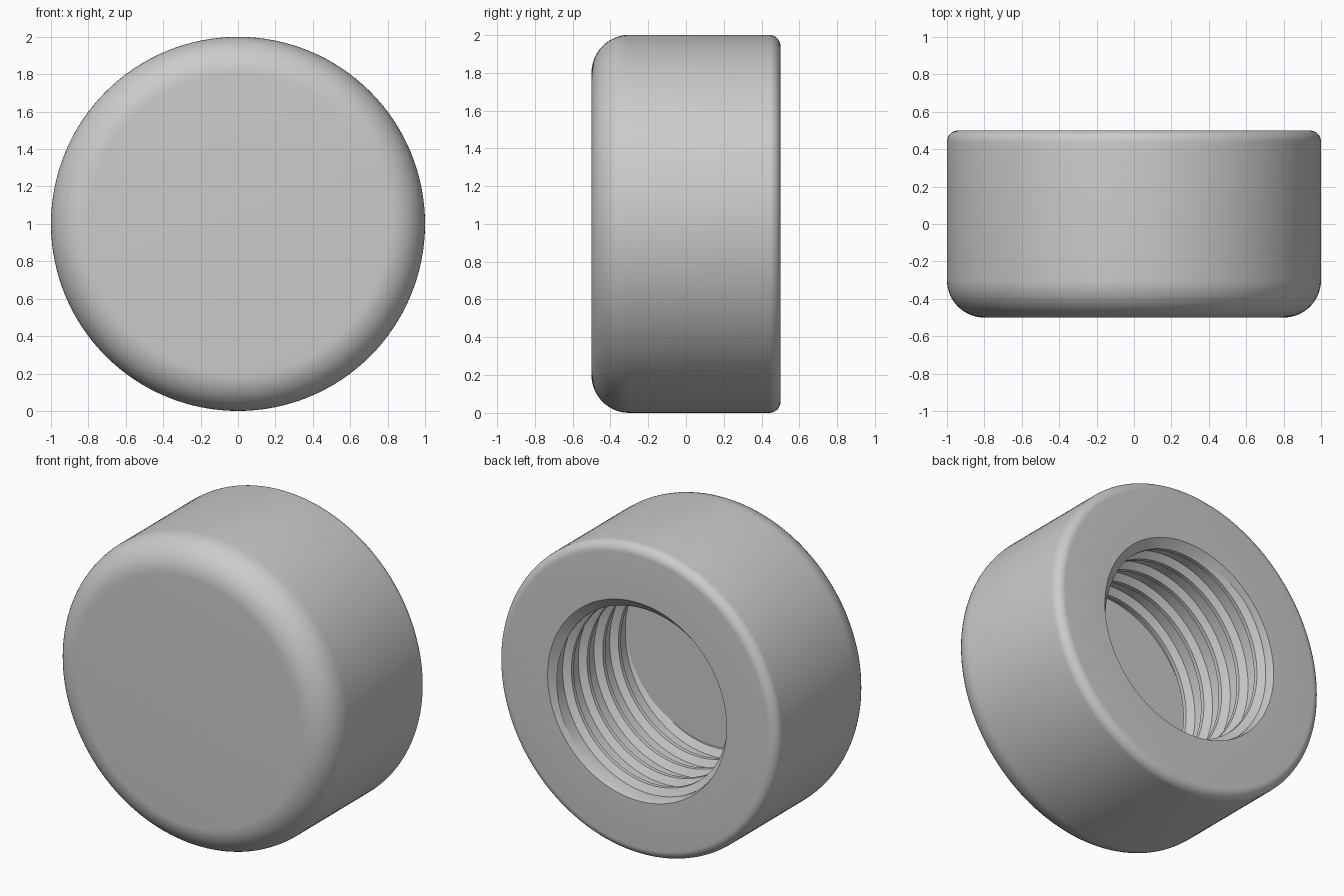
import bpy
import bmesh
from math import cos, sin, pi, floor

if "Cube" in bpy.data.objects:
    bpy.data.objects.remove(bpy.data.objects["Cube"], do_unlink=True)

SIDES = 128
PITCH = 0.16
ROOT, CREST = 0.63, 0.585        # thread radii
FLOOR, THREAD_TOP = -0.28, 0.46  # depth range of the thread along y

# One thread tooth: fraction of pitch and radius
TOOTH = [(0.0, ROOT), (0.52, ROOT), (0.68, CREST), (0.84, CREST)]


def thread_radius(phase):
    """Radius of the tooth profile at any phase, in turns."""
    t = phase - floor(phase)
    points = TOOTH + [(1.0, ROOT)]
    for (a, ra), (b, rb) in zip(points, points[1:]):
        if t <= b:
            return ra + (rb - ra) * (t - a) / (b - a)


def ring(radius, y):
    """Plain circular row of the surface."""
    return [(radius, y)] * (SIDES + 1)


def helix(turn):
    """Helical row, trimmed to the floor and to the mouth of the hole."""
    row = []
    for i in range(SIDES + 1):
        y = FLOOR + PITCH * (turn - i / SIDES)
        y = min(max(y, FLOOR), THREAD_TOP)
        row.append((thread_radius((y - FLOOR) / PITCH + i / SIDES), y))
    return row


def fillet(radius, y, size, start, steps):
    """Quarter-round rows on the outer edge."""
    angles = [start - pi / 2 * k / steps for k in range(steps + 1)]
    return [ring(radius + size * cos(a), y + size * sin(a)) for a in angles]


# Rows from the hole floor, up the thread, over the rim and round to the front
rows = [ring(0, FLOOR)]
for turn in range(7):
    rows += [helix(turn + t) for t, r in TOOTH]
rows.append(ring(0.64, 0.5))
rows += fillet(0.94, 0.44, 0.06, pi / 2, 8)
rows += fillet(0.8, -0.3, 0.2, 0, 14)
rows.append(ring(0, -0.5))

# Skin the rows
bm = bmesh.new()
grid = []
for row in rows:
    verts = []
    for i, (r, y) in enumerate(row):
        a = 2 * pi * i / SIDES
        verts.append(bm.verts.new((r * cos(a), y, 1 + r * sin(a))))
    grid.append(verts)
for low, high in zip(grid, grid[1:]):
    for i in range(SIDES):
        bm.faces.new((low[i], low[i + 1], high[i + 1], high[i]))
bmesh.ops.remove_doubles(bm, verts=bm.verts, dist=0.00002)
bmesh.ops.recalc_face_normals(bm, faces=bm.faces)

mesh = bpy.data.meshes.new("threaded_cap")
bm.to_mesh(mesh)
bm.free()
cap = bpy.data.objects.new("threaded_cap", mesh)
bpy.context.collection.objects.link(cap)

# Plain grey material
colour = (0.6, 0.6, 0.6, 1)
grey = bpy.data.materials.new("plain_grey")
grey.use_nodes = True
grey.diffuse_color = colour
grey.node_tree.nodes["Principled BSDF"].inputs["Base Color"].default_value = colour
mesh.materials.append(grey)

bpy.ops.object.select_all(action="DESELECT")
cap.select_set(True)
bpy.context.view_layer.objects.active = cap
bpy.ops.object.shade_smooth_by_angle(angle=pi / 7)
